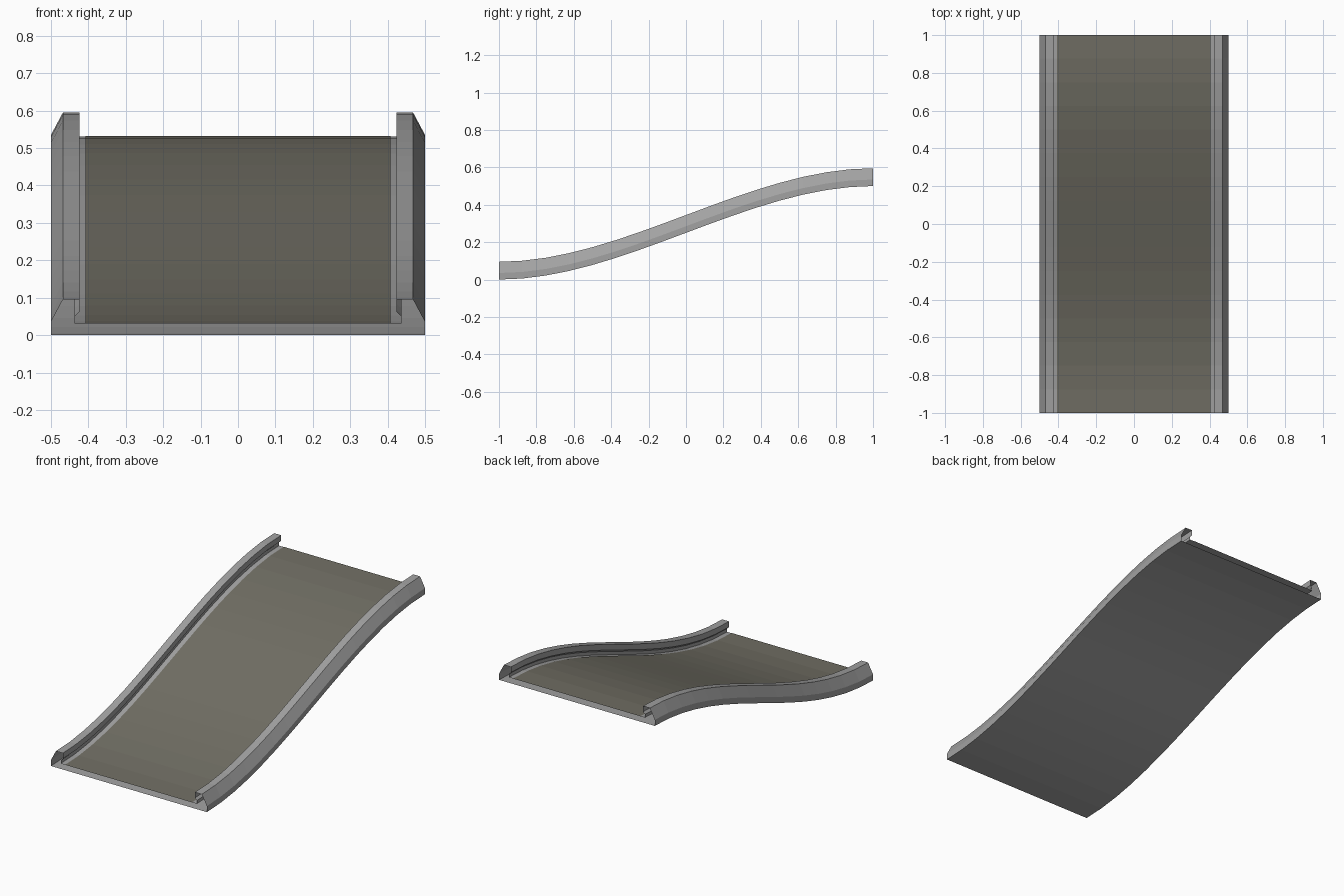
import bpy, bmesh

if "Cube" in bpy.data.objects:
    bpy.data.objects.remove(bpy.data.objects["Cube"])

STEPS = 16          # segments along the slope
RISE = 0.5          # height gained from front to back


def material(name, rgb):
    m = bpy.data.materials.new(name)
    m.diffuse_color = (*rgb, 1)
    m.use_nodes = True
    m.node_tree.nodes["Principled BSDF"].inputs["Base Color"].default_value = m.diffuse_color
    return m


def lift(y):
    # smooth S-shaped slope
    t = (y + 1) / 2
    return RISE * t * t * (3 - 2 * t)


def sweep(name, profile, mat, closed):
    """Sweep an x/z profile along the S-shaped slope, leaving the ends open."""
    bm = bmesh.new()
    rows = []
    for i in range(STEPS + 1):
        y = -1 + 2 * i / STEPS
        rows.append([bm.verts.new((x, y, z + lift(y))) for x, z in profile])
    n = len(profile)
    for a, b in zip(rows, rows[1:]):
        for j in range(n if closed else n - 1):
            k = (j + 1) % n
            bm.faces.new((a[j], a[k], b[k], b[j]))
    if closed:
        bmesh.ops.recalc_face_normals(bm, faces=bm.faces)
    mesh = bpy.data.meshes.new(name)
    bm.to_mesh(mesh)
    bm.free()
    mesh.materials.append(mat)
    obj = bpy.data.objects.new(name, mesh)
    bpy.context.collection.objects.link(obj)
    return obj


metal = material("grey metal", (0.36, 0.36, 0.36))
rubber = material("brown grey rubber", (0.165, 0.158, 0.128))

# hollow frame: base tray with a chamfered, lipped rail on each side
right = [(0.5, 0.0), (0.5, 0.035), (0.468, 0.095), (0.424, 0.095),
         (0.424, 0.062), (0.437, 0.050), (0.437, 0.031)]
left = [(-x, z) for x, z in reversed(right)]
sweep("conveyor_frame", right + left, metal, True)

# belt surface lying on the tray
sweep("belt", [(-0.408, 0.0325), (0.408, 0.0325)], rubber, False)
